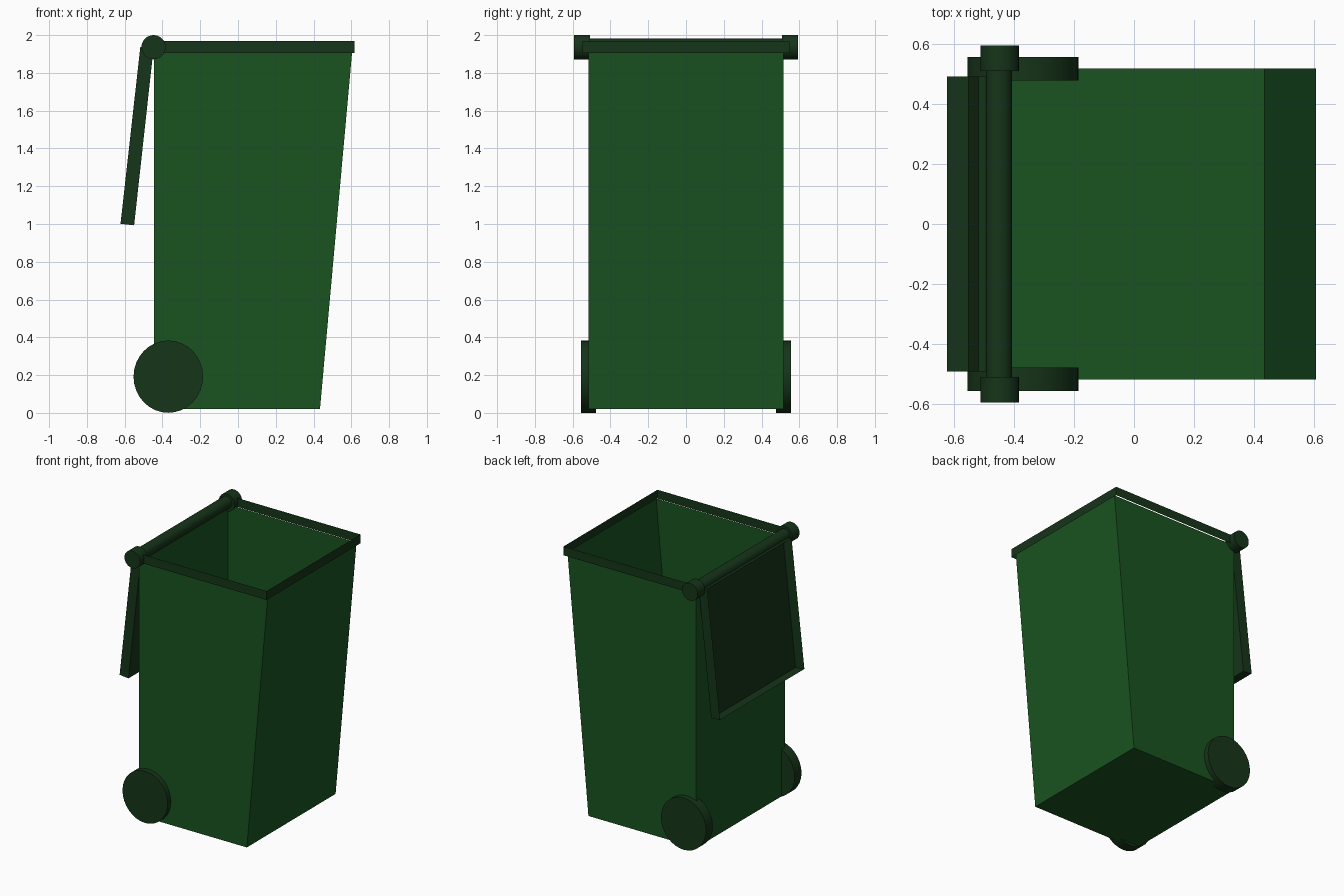
import bpy, bmesh, math

if "Cube" in bpy.data.objects:
    bpy.data.objects.remove(bpy.data.objects["Cube"])


def material(name, rgb):
    m = bpy.data.materials.new(name)
    m.diffuse_color = (*rgb, 1)
    m.use_nodes = True
    m.node_tree.nodes["Principled BSDF"].inputs["Base Color"].default_value = m.diffuse_color
    return m


BODY = material("body_green", (0.010, 0.088, 0.015))
DARK = material("dark_green", (0.008, 0.035, 0.010))


def shell(name, profile, half_width, open_sides, mat):
    """Thin shell: xz profile swept across y, leaving the listed sides open."""
    bm = bmesh.new()
    a = [bm.verts.new((x, -half_width, z)) for x, z in profile]
    b = [bm.verts.new((x, half_width, z)) for x, z in profile]
    n = len(profile)
    bm.faces.new(a)
    bm.faces.new(b[::-1])
    sides = [bm.faces.new((a[i], b[i], b[(i + 1) % n], a[(i + 1) % n])) for i in range(n)]
    bmesh.ops.recalc_face_normals(bm, faces=bm.faces[:])
    bmesh.ops.delete(bm, geom=[sides[i] for i in open_sides], context='FACES_ONLY')
    me = bpy.data.meshes.new(name)
    bm.to_mesh(me)
    bm.free()
    me.materials.append(mat)
    ob = bpy.data.objects.new(name, me)
    bpy.context.collection.objects.link(ob)
    return ob


def open_band(name, profile, half_width, mat):
    """Upright band of four walls, without top or bottom."""
    return shell(name, profile, half_width, (0, 2), mat)


def cylinder(name, x, z, r, y0, y1, mat, tall=1.0):
    """Smooth cylinder lying along y."""
    bpy.ops.mesh.primitive_cylinder_add(vertices=32, radius=r, depth=y1 - y0,
                                        location=(x, (y0 + y1) / 2, z),
                                        rotation=(math.pi / 2, 0, 0))
    ob = bpy.context.object
    ob.name = name
    ob.scale.y = tall
    ob.data.materials.append(mat)
    bpy.ops.object.shade_smooth_by_angle(angle=math.radians(40))
    return ob


# Open-topped body with a sloping front wall
shell("bin_body", [(-0.445, 0.02), (0.434, 0.02), (0.605, 1.92), (-0.445, 1.92)],
      0.517, (2,), BODY)

# Band around the opening
open_band("rim", [(-0.445, 1.905), (0.616, 1.905), (0.616, 1.97), (-0.445, 1.97)],
          0.547, DARK)

# Lid hanging open behind, a shallow tray with its underside outwards
shell("lid", [(-0.55, 0.993), (-0.447, 1.93), (-0.517, 1.938), (-0.622, 1.001)],
      0.491, (2,), DARK)

# Hinge rod
cylinder("hinge_rod", -0.449, 1.938, 0.044, -0.52, 0.52, DARK)

# Hinge caps and wheels on both sides
for side, s in (("left", 1), ("right", -1)):
    y0, y1 = sorted((s * 0.508, s * 0.593))
    cylinder("hinge_cap_" + side, -0.447, 1.936, 0.064, y0, y1, DARK)
    y0, y1 = sorted((s * 0.477, s * 0.556))
    cylinder("wheel_" + side, -0.369, 0.192, 0.184, y0, y1, DARK, tall=1.04)
